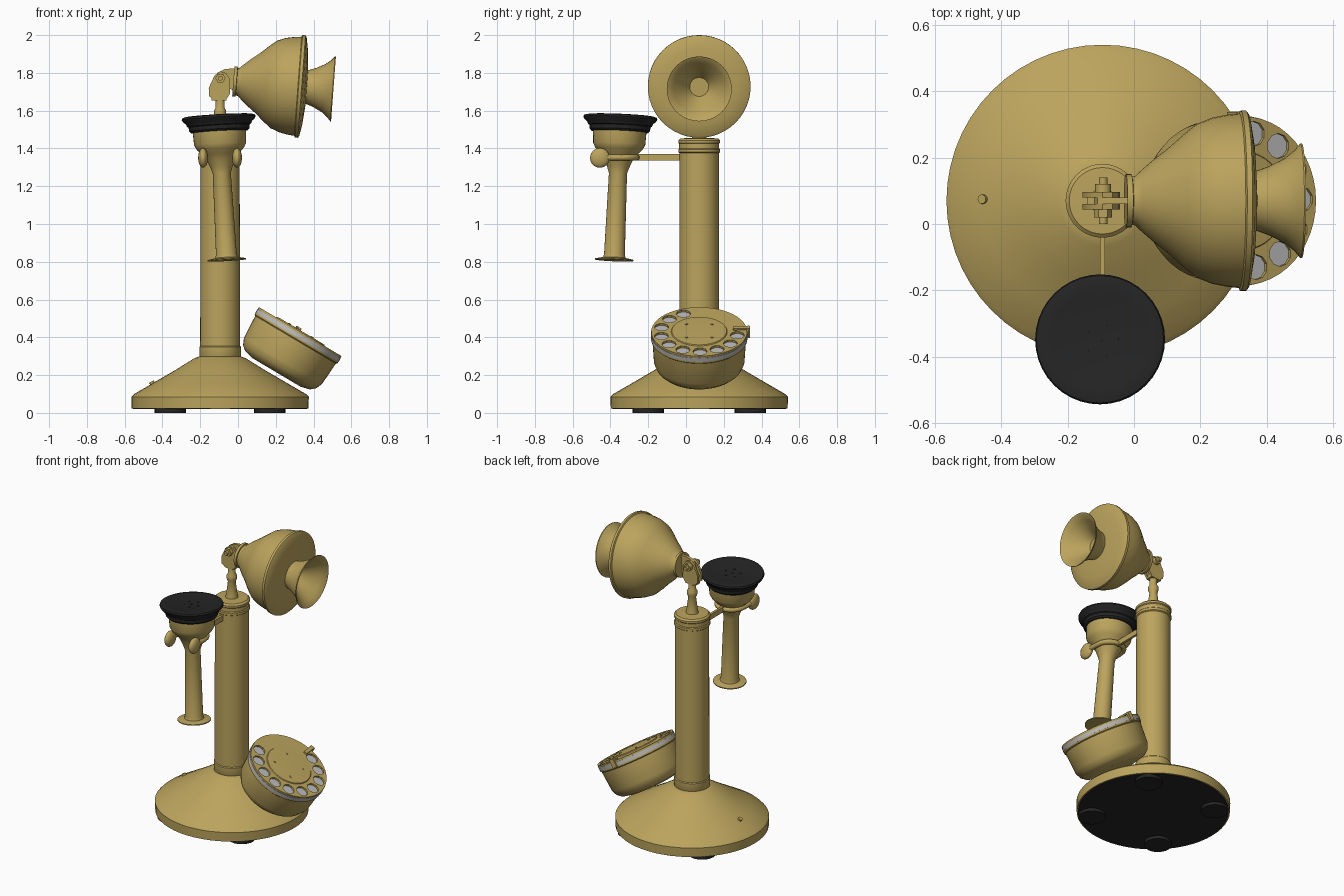
import bpy, bmesh, math
from mathutils import Vector, Matrix

if "Cube" in bpy.data.objects:
    bpy.data.objects.remove(bpy.data.objects["Cube"])

CX, CY = -0.095, 0.07


def material(name, color):
    m = bpy.data.materials.new(name)
    m.diffuse_color = (*color, 1)
    m.use_nodes = True
    m.node_tree.nodes["Principled BSDF"].inputs["Base Color"].default_value = m.diffuse_color
    return m


BRASS = material("brass", (0.50, 0.37, 0.11))
BLACK = material("black", (0.018, 0.018, 0.018))
SILVER = material("silver", (0.50, 0.50, 0.50))


def finish(name, bm, mat, matrix=None, angle=35, smooth=True):
    bmesh.ops.recalc_face_normals(bm, faces=bm.faces)
    me = bpy.data.meshes.new(name)
    bm.to_mesh(me)
    bm.free()
    if smooth:
        me.shade_smooth()
        me.set_sharp_from_angle(angle=math.radians(angle))
    me.materials.append(mat)
    ob = bpy.data.objects.new(name, me)
    if matrix:
        ob.matrix_world = matrix
    bpy.context.collection.objects.link(ob)
    return ob


def frame(origin, axis):
    rot = Vector((0, 0, 1)).rotation_difference(Vector(axis).normalized())
    return Matrix.Translation(origin) @ rot.to_matrix().to_4x4()


def ring_surface(bm, profile, seg, offset=(0, 0)):
    """Revolve (radius, height) points; radius 0 closes to a point."""
    rings = []
    for r, h in profile:
        n = 1 if r == 0 else seg
        rings.append([bm.verts.new((offset[0] + r * math.cos(2 * math.pi * i / seg),
                                    offset[1] + r * math.sin(2 * math.pi * i / seg), h))
                      for i in range(n)])
    for a, b in zip(rings, rings[1:]):
        for i in range(seg):
            j = (i + 1) % seg
            if len(a) == 1:
                bm.faces.new((a[0], b[i], b[j]))
            elif len(b) == 1:
                bm.faces.new((a[i], a[j], b[0]))
            else:
                bm.faces.new((a[i], a[j], b[j], b[i]))


def lathe(name, profile, mat, matrix, seg=48, smooth=True):
    bm = bmesh.new()
    ring_surface(bm, profile, seg)
    return finish(name, bm, mat, matrix, smooth=smooth)


def disc(name, r, h0, h1, mat, matrix, seg=48, smooth=True):
    return lathe(name, [(0, h0), (r, h0), (r, h1), (0, h1)], mat, matrix, seg, smooth)


def plate_xz(name, pts, y0, y1, mat):
    bm = bmesh.new()
    f = bm.faces.new([bm.verts.new((x, y0, z)) for x, z in pts])
    ext = bmesh.ops.extrude_face_region(bm, geom=[f])
    vs = [v for v in ext["geom"] if isinstance(v, bmesh.types.BMVert)]
    bmesh.ops.translate(bm, verts=vs, vec=(0, y1 - y0, 0))
    return finish(name, bm, mat)


def ellipsoid(name, loc, scale, mat):
    bm = bmesh.new()
    bmesh.ops.create_uvsphere(bm, u_segments=20, v_segments=12, radius=1)
    return finish(name, bm, mat, Matrix.Translation(loc) @ Matrix.Diagonal((*scale, 1)), angle=60)


# Base, feet and column
stand = Matrix.Translation((CX, CY, 0))
lathe("base", [(0, 0.024), (0.468, 0.024), (0.47, 0.085), (0.455, 0.1), (0.36, 0.155),
               (0.24, 0.225), (0.135, 0.29), (0.105, 0.3), (0, 0.3)], BRASS, stand, 56)
disc("base_underside", 0.46, 0.02, 0.03, BLACK, stand, 56)
for i, (sx, sy) in enumerate(((-1, -1), (-1, 1), (1, -1), (1, 1))):
    disc(f"foot_{i}", 0.083, 0, 0.03, BLACK,
         Matrix.Translation((CX + sx * 0.263, CY + sy * 0.27, 0)), 24)
disc("cord_bushing", 0.014, -0.03, 0.018, BRASS, frame((-0.45, 0.075, 0.15), (-0.5, 0, 0.87)), 12)
lathe("column", [(0.104, 0.28), (0.11, 0.29), (0.11, 0.35), (0.105, 0.355), (0.104, 1.375),
                 (0.111, 1.38), (0.111, 1.395), (0.106, 1.4), (0.106, 1.425), (0.111, 1.43),
                 (0.111, 1.443), (0.1, 1.453), (0, 1.458)], BRASS, stand)
lathe("stem", [(0.04, 1.45), (0.034, 1.48), (0.024, 1.56), (0.032, 1.58), (0.032, 1.6),
               (0.024, 1.615), (0.024, 1.67), (0, 1.67)], BRASS, stand, 24)

# Swivel joint
cheek = [(-0.155, 1.72), (-0.152, 1.675), (-0.12, 1.652), (-0.065, 1.655), (-0.042, 1.69),
         (-0.045, 1.77), (-0.065, 1.8), (-0.095, 1.808), (-0.125, 1.785)]
plate_xz("cheek_front", cheek, 0.044, 0.060, BRASS)
plate_xz("cheek_back", cheek, 0.080, 0.096, BRASS)
plate_xz("joint_block", [(-0.14, 1.655), (-0.06, 1.655), (-0.06, 1.69), (-0.14, 1.69)],
         0.05, 0.09, BRASS)
plate_xz("tongue", [(-0.12, 1.76), (-0.09, 1.735), (-0.03, 1.71), (-0.01, 1.68), (-0.01, 1.825),
                    (-0.07, 1.82), (-0.11, 1.80)], 0.060, 0.080, BRASS)
pivot = frame((-0.093, CY, 1.772), (0, 1, 0))
disc("pivot_pin", 0.013, -0.07, 0.07, BRASS, pivot, 16)
disc("pivot_nut", 0.027, -0.05, -0.026, BRASS, pivot, 6, False)
disc("pivot_head", 0.024, 0.026, 0.05, BRASS, pivot, 16)

# Transmitter bell and mouthpiece, tilted slightly down
mouth = frame((0, CY, 1.753), (1, 0, -0.075))
lathe("transmitter_bell", [(0, -0.025), (0.08, -0.025), (0.08, -0.008), (0.072, -0.006),
                           (0.075, 0.004), (0.09, 0.02), (0.125, 0.06), (0.16, 0.105),
                           (0.2, 0.15), (0.232, 0.19), (0.25, 0.235), (0.259, 0.28),
                           (0.263, 0.318), (0.272, 0.322), (0.272, 0.338), (0.262, 0.345),
                           (0.2, 0.356), (0.1, 0.365), (0, 0.365)], BRASS, mouth)
lathe("mouthpiece", [(0.088, 0.35), (0.092, 0.375), (0.105, 0.41), (0.128, 0.455),
                     (0.152, 0.485), (0.172, 0.502), (0.172, 0.507), (0.163, 0.503),
                     (0.135, 0.475), (0.105, 0.44), (0.075, 0.405), (0.055, 0.375),
                     (0.05, 0.368), (0, 0.368)], BRASS, mouth, 40)

# Hanging receiver with slight lean
hang = frame((-0.06, -0.38, 0.81), (-0.043, 0.033, 0.765))
lathe("receiver_body", [(0, -0.002), (0.102, -0.002), (0.102, 0.004), (0.06, 0.012),
                        (0.055, 0.03), (0.048, 0.46), (0.058, 0.49), (0.075, 0.53),
                        (0.095, 0.56), (0.125, 0.59), (0.138, 0.615), (0.142, 0.69),
                        (0, 0.69)], BRASS, hang, 40)
lathe("ear_cap", [(0, 0.68), (0.15, 0.68), (0.16, 0.69), (0.162, 0.71), (0.17, 0.715),
                  (0.175, 0.728), (0.19, 0.74), (0.196, 0.752), (0.192, 0.762), (0.175, 0.766),
                  (0.145, 0.762), (0.08, 0.755), (0, 0.753)], BLACK, hang, 40)
for i in range(6):
    a = 2 * math.pi * i / 5
    r = 0.05 if i < 5 else 0
    disc(f"ear_hole_{i}", 0.007, 0.75, 0.757, BLACK,
         hang @ Matrix.Translation((r * math.cos(a), r * math.sin(a), 0)), 8)

# Switch hook: flat arm and fork around the receiver neck
plate_xz("hook_arm", [(CX - 0.008, 1.335), (CX + 0.008, 1.335), (CX + 0.008, 1.37),
                      (CX - 0.008, 1.37)], -0.27, 0.0, BRASS)
path = [(-0.09, -0.455), (-0.09, -0.36)]
path += [(0.09 * math.cos(t), -0.35 + 0.09 * math.sin(t))
         for t in (math.pi * (1 - k / 10) for k in range(1, 10))]
path += [(0.09, -0.36), (0.09, -0.455)]
cu = bpy.data.curves.new("hook_fork", "CURVE")
cu.dimensions = "3D"
cu.bevel_depth = 0.016
cu.use_fill_caps = True
sp = cu.splines.new("POLY")
sp.points.add(len(path) - 1)
for p, (x, y) in zip(sp.points, path):
    p.co = (CX + x, y, 1.352, 1)
cu.materials.append(BRASS)
bpy.context.collection.objects.link(bpy.data.objects.new("hook_fork", cu))
for side, s in (("left", -1), ("right", 1)):
    ellipsoid(f"hook_tip_{side}", (CX + s * 0.09, -0.456, 1.35), (0.026, 0.052, 0.052), BRASS)

# Dial housing: local x along world y, local y up the slope, local z out of the face
n = Vector((0.51, 0, 0.86)).normalized()
u = Vector((0, 1, 0))
v = n.cross(u)
dial = Matrix((u, v, n)).transposed().to_4x4()
dial.translation = (0.33, CY, 0.43)
lathe("dial_housing", [(0, -0.25), (0.15, -0.25), (0.2, -0.237), (0.225, -0.215), (0.24, -0.18),
                       (0.248, -0.05), (0.255, -0.044), (0.255, -0.034), (0, -0.034)],
      BRASS, dial)
disc("number_plate", 0.256, -0.034, -0.012, SILVER, dial)
wheel = disc("finger_wheel", 0.254, -0.0125, 0.0, BRASS, dial, 48, False)
bm = bmesh.new()
for i in range(10):
    a = math.radians(114 + 26.2 * i)
    ring_surface(bm, [(0, -0.03), (0.038, -0.03), (0.038, 0.03), (0, 0.03)], 10,
                 (0.205 * math.cos(a), 0.205 * math.sin(a)))
cutter = finish("finger_hole_cutter", bm, SILVER, dial, smooth=False)
cutter.hide_render = True
cutter.hide_viewport = True
cutter.display_type = "WIRE"
cut = wheel.modifiers.new("finger_holes", "BOOLEAN")
cut.operation = "DIFFERENCE"
cut.solver = "EXACT"
cut.object = cutter
lathe("dial_center", [(0.15, -0.002), (0.145, 0.005), (0.13, 0.006), (0, 0.006)], BRASS, dial)
for i, (sx, sy) in enumerate(((-1, -1), (-1, 1), (1, -1), (1, 1))):
    disc(f"dial_screw_{i}", 0.008, 0.0, 0.01, BRASS,
         dial @ Matrix.Translation((sx * 0.068, sy * 0.068, 0)), 10)

# Finger stop
bm = bmesh.new()
bmesh.ops.create_cube(bm, size=1)
finish("finger_stop", bm, BRASS, dial @ Matrix.Rotation(math.radians(4), 4, "Z")
       @ Matrix.Translation((0.225, 0, 0.012)) @ Matrix.Diagonal((0.09, 0.022, 0.01, 1)), smooth=False)
bm = bmesh.new()
bmesh.ops.create_cube(bm, size=1)
finish("finger_stop_post", bm, BRASS, dial @ Matrix.Rotation(math.radians(4), 4, "Z")
       @ Matrix.Translation((0.263, 0, -0.012)) @ Matrix.Diagonal((0.012, 0.03, 0.058, 1)), smooth=False)
